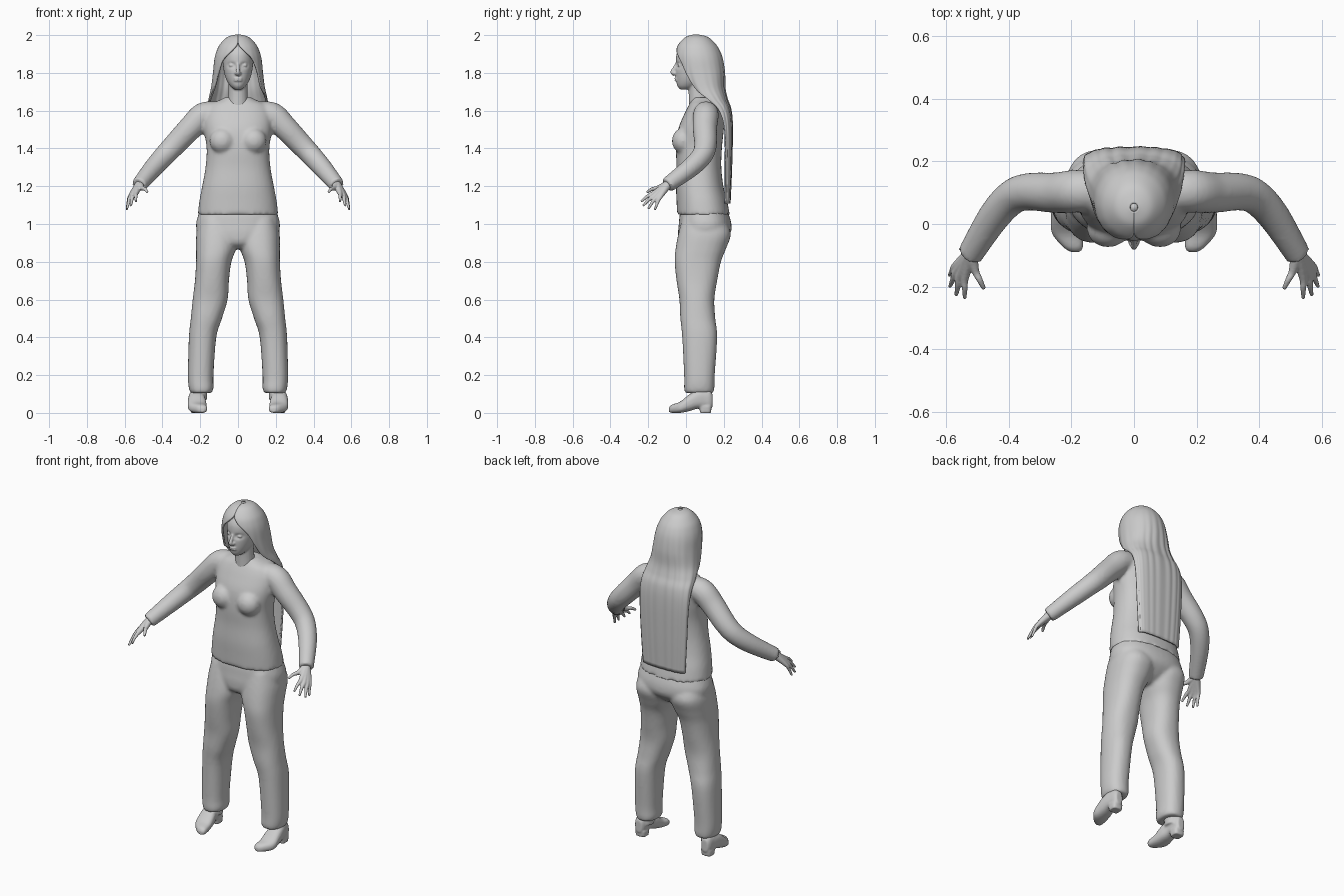
import bpy, bmesh, math
from mathutils import Vector, Matrix

if "Cube" in bpy.data.objects:
    bpy.data.objects.remove(bpy.data.objects["Cube"])

grey = bpy.data.materials.new("light_grey")
grey.diffuse_color = (0.6, 0.6, 0.6, 1)
grey.use_nodes = True
grey.node_tree.nodes["Principled BSDF"].inputs["Base Color"].default_value = grey.diffuse_color


def smooth_rows(rows, n):
    """Catmull-Rom interpolation through rows of numbers."""
    out = []
    for i in range(len(rows) - 1):
        p0, p1, p2, p3 = (rows[max(i - 1, 0)], rows[i], rows[i + 1],
                          rows[min(i + 2, len(rows) - 1)])
        for k in range(n):
            t = k / n
            out.append([b + 0.5 * t * (c - a + t * (2*a - 5*b + 4*c - d + t * (3*(b - c) + d - a)))
                        for a, b, c, d in zip(p0, p1, p2, p3)])
    return out + [list(rows[-1])]


def skin(bm, rings, closed=True):
    """Bridge rings of points; closed rings are capped."""
    vs = [[bm.verts.new(p) for p in r] for r in rings]
    n = len(vs[0])
    for a, b in zip(vs, vs[1:]):
        for i in range(n if closed else n - 1):
            j = (i + 1) % n
            bm.faces.new((a[i], a[j], b[j], b[i]))
    if closed:
        bm.faces.new(vs[0][::-1])
        bm.faces.new(vs[-1])


def sup(v, e):
    return math.copysign(abs(v) ** (2 / e), v)


def loft(bm, rows, axis="z", side=1, n=5, seg=40, e=2.3):
    """Rows of (position, a0, a1, b0, b1) become rounded sections."""
    rings = []
    for t, a0, a1, b0, b1 in smooth_rows(rows, n):
        ring = []
        for k in range(seg):
            th = math.tau * k / seg
            a = (a0 + a1) / 2 + (a1 - a0) / 2 * sup(math.cos(th), e)
            b = (b0 + b1) / 2 + (b1 - b0) / 2 * sup(math.sin(th), e)
            ring.append((side * a, b, t) if axis == "z" else (side * a, t, b))
        rings.append(ring)
    skin(bm, rings)


def centred(rows):
    return [(z, -w, w, y0, y1) for z, w, y0, y1 in rows]


def tube(bm, path, side=1, n=5, seg=20):
    """Round tube through points (x, y, z, radius)."""
    pts = smooth_rows(path, n)
    pos = [Vector((side * p[0], p[1], p[2])) for p in pts]
    rings = []
    for i, p in enumerate(pos):
        d = (pos[min(i + 1, len(pos) - 1)] - pos[max(i - 1, 0)]).normalized()
        u = d.cross(Vector((0.2, 1, 0.1))).normalized()
        v = d.cross(u)
        rings.append([p + pts[i][3] * (u * math.cos(math.tau * k / seg) + v * math.sin(math.tau * k / seg))
                      for k in range(seg)])
    skin(bm, rings)


def ball(bm, c, r):
    m = Matrix.Translation(c) @ Matrix.Diagonal((*r, 1))
    bmesh.ops.create_uvsphere(bm, u_segments=20, v_segments=12, radius=1, matrix=m)


def finish(name, bm, voxel=0, relax=4):
    """Make the object; overlapping pieces are fused when voxel is set."""
    bmesh.ops.recalc_face_normals(bm, faces=bm.faces)
    me = bpy.data.meshes.new(name)
    bm.to_mesh(me)
    bm.free()
    me.materials.append(grey)
    me.shade_smooth()
    me.set_sharp_from_angle(angle=math.radians(50))
    ob = bpy.data.objects.new(name, me)
    bpy.context.collection.objects.link(ob)
    if voxel:
        r = ob.modifiers.new("fuse", "REMESH")
        r.mode, r.voxel_size, r.use_smooth_shade = "VOXEL", voxel, True
        s = ob.modifiers.new("relax", "SMOOTH")
        s.factor, s.iterations = 0.5, relax
    return ob


# Sweater: body, bust and sleeves
bm = bmesh.new()
loft(bm, centred([(1.05, .213, -.047, .232), (1.12, .205, -.05, .218), (1.2, .19, -.053, .198),
                  (1.3, .172, -.05, .187), (1.4, .166, -.053, .19), (1.5, .18, -.042, .2),
                  (1.58, .18, -.01, .205), (1.63, .155, .015, .195), (1.655, .1, .03, .175),
                  (1.67, .07, .035, .145)]))
for s in (1, -1):
    ball(bm, (s * .083, -.015, 1.44), (.068, .06, .068))
    tube(bm, [(.09, .105, 1.585, .06), (.18, .105, 1.577, .068), (.25, .1, 1.51, .065),
              (.335, .103, 1.42, .06), (.39, .085, 1.362, .056), (.45, .02, 1.295, .051),
              (.525, -.1, 1.205, .041)], s, seg=28)
finish("sweater", bm, .01, 5)

# Trousers: seat and two legs
bm = bmesh.new()
loft(bm, centred([(.87, .04, .0, .14), (.9, .14, -.035, .19), (.95, .21, -.042, .235),
                  (1.0, .222, -.038, .24), (1.05, .21, -.033, .227), (1.09, .195, -.02, .21)]))
for s in (1, -1):
    loft(bm, [(.105, .14, .25, -.005, .145), (.13, .13, .26, -.01, .15), (.2, .13, .265, -.01, .152),
              (.4, .115, .26, -.02, .165), (.5, .085, .25, -.03, .155), (.6, .055, .24, -.035, .15),
              (.7, .048, .228, -.05, .165), (.8, .035, .222, -.06, .185), (.87, .01, .222, -.055, .212),
              (.95, .0, .22, -.04, .237), (1.03, .02, .2, -.02, .2)], side=s)
finish("trousers", bm, .01, 4)

# Head, neck and facial features
bm = bmesh.new()
loft(bm, centred([(1.712, .018, -.03, .03), (1.73, .04, -.045, .07), (1.76, .06, -.052, .12),
                  (1.8, .073, -.055, .15), (1.85, .08, -.054, .165), (1.9, .08, -.05, .165),
                  (1.94, .07, -.03, .14), (1.975, .045, .0, .1)]), n=10, seg=64, e=2.1)
for v in bm.verts:  # eye sockets
    if v.co.y < 0:
        v.co.y += .016 * math.exp(-((abs(v.co.x) - .033) / .019) ** 2 - ((v.co.z - 1.84) / .013) ** 2)
tube(bm, [(0, .07, 1.62, .056), (0, .065, 1.69, .051), (0, .06, 1.77, .05)])
tube(bm, [(0, -.046, 1.855, .007), (0, -.062, 1.825, .009), (0, -.072, 1.803, .011), (0, -.058, 1.792, .011)])
for s in (1, -1):
    ball(bm, (s * .033, -.033, 1.84), (.016, .012, .009))
    ball(bm, (s * .01, -.058, 1.798), (.009, .012, .008))
for z in (1.77, 1.76):
    ball(bm, (0, -.05, z), (.023, .011, .0055))
finish("head", bm, .005, 2)

# Long hair: wraps the skull, leaves the face open, falls flat down the back
bm = bmesh.new()
rows = [(1.998, .012, .04, .066, 180), (1.985, .055, .0, .115, 180), (1.95, .09, -.035, .153, 178),
        (1.915, .108, -.05, .175, 163), (1.87, .12, -.053, .19, 142), (1.8, .127, -.04, .2, 128),
        (1.72, .137, .0, .202, 118), (1.66, .15, .06, .215, 102), (1.6, .156, .13, .235, 94),
        (1.5, .156, .165, .242, 90), (1.3, .147, .175, .238, 90), (1.11, .135, .18, .23, 90)]
rings = []
for z, w, y0, y1, a in smooth_rows(rows, 6):
    ring, fall = [], min(1, max(0, (1.97 - z) / .4))
    for k in range(73):
        th = math.radians(a) * (k / 36 - 1)
        f = 1 + .02 * fall * math.sin(th * 13) * math.sin(th * 5 + 1)
        ring.append((f * w * sup(math.sin(th), 2 + fall * .5),
                     (y0 + y1) / 2 + (f + .03 * fall * math.sin(th * 21)) * (y1 - y0) / 2
                     * sup(math.cos(th), 2 + fall * .5), z))
    rings.append(ring)
skin(bm, rings, closed=False)
bm.faces.new([bm.verts.new(p) for p in rings[0][:-1]])
sol = finish("hair", bm).modifiers.new("thickness", "SOLIDIFY")
sol.thickness, sol.offset = .01, 0

for s, label in ((1, "left"), (-1, "right")):
    # Hand: each finger runs from the wrist so the roots fuse into a palm
    bm = bmesh.new()
    wrist = (.522, -.095, 1.21, .023)
    for knuckle, tip in (((.507, -.15, 1.19, .013), (.479, -.207, 1.168, .007)),
                         ((.54, -.172, 1.162, .013), (.541, -.238, 1.118, .006)),
                         ((.556, -.163, 1.153, .014), (.568, -.228, 1.095, .006)),
                         ((.567, -.15, 1.147, .013), (.588, -.2, 1.08, .006)),
                         ((.572, -.135, 1.145, .012), (.59, -.165, 1.075, .006))):
        mid = [(a + b) / 2 for a, b in zip(knuckle, tip)]
        mid[2] += .006
        tube(bm, [wrist, knuckle, mid, tip], s, seg=12)
    finish(label + "_hand", bm, .004, 2)

    # Shoe: upper, heel block and ankle
    bm = bmesh.new()
    loft(bm, [(-.09, .175, .2, .005, .028), (-.075, .163, .225, .0, .043), (-.03, .165, .262, .0, .06),
              (.02, .17, .265, .01, .1), (.06, .18, .262, .022, .12), (.1, .185, .255, .022, .125),
              (.125, .19, .25, .018, .12), (.14, .2, .24, .03, .1)], axis="y", side=s, e=2.5)
    loft(bm, [(.0, .188, .25, .075, .132), (.035, .185, .253, .07, .136)], side=s, e=3.5)
    tube(bm, [(.21, .08, .07, .045), (.2, .075, .2, .045)], s)
    finish(label + "_shoe", bm, .006, 2)
